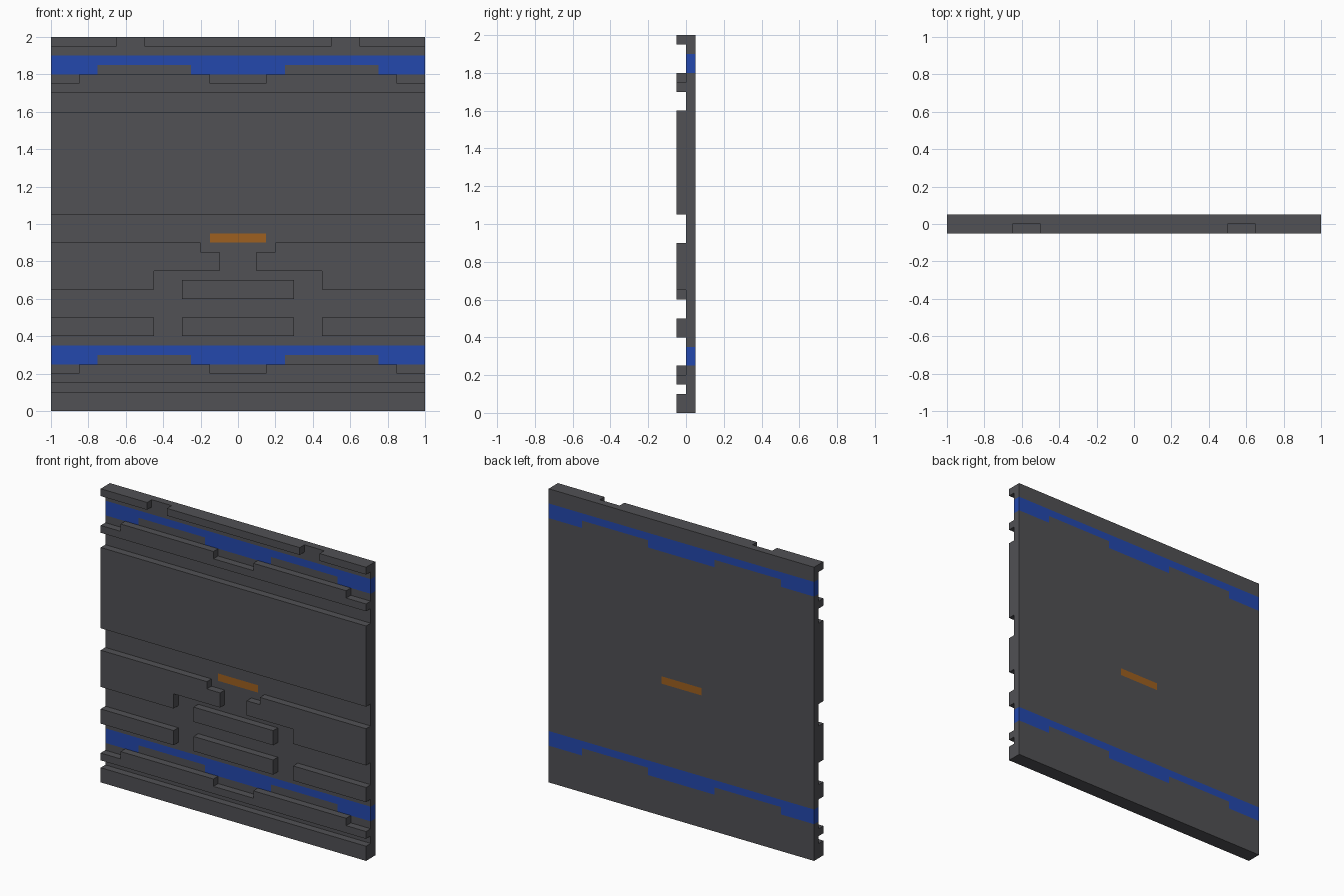
import bpy, bmesh

if "Cube" in bpy.data.objects:
    bpy.data.objects.remove(bpy.data.objects["Cube"])


def material(name, colour):
    m = bpy.data.materials.new(name)
    m.diffuse_color = (*colour, 1)
    m.use_nodes = True
    m.node_tree.nodes["Principled BSDF"].inputs["Base Color"].default_value = m.diffuse_color
    return m


GREY = material("dark grey", (0.082, 0.082, 0.089))
BLUE = material("blue", (0.017, 0.065, 0.42))
ORANGE = material("orange", (0.34, 0.115, 0.014))

BACK = (0.0, 0.05)      # y range of the backing slab
RELIEF = (-0.05, 0.0)   # y range of the raised front plates


def prism(name, outline, y_range, mat):
    """Extrude a closed (x, z) outline through a y range."""
    bm = bmesh.new()
    face = bm.faces.new([bm.verts.new((x, y_range[0], z)) for x, z in outline])
    ext = bmesh.ops.extrude_face_region(bm, geom=[face], use_keep_orig=True)
    verts = [g for g in ext["geom"] if isinstance(g, bmesh.types.BMVert)]
    bmesh.ops.translate(bm, verts=verts, vec=(0, y_range[1] - y_range[0], 0))
    bmesh.ops.recalc_face_normals(bm, faces=bm.faces)
    mesh = bpy.data.meshes.new(name)
    bm.to_mesh(mesh)
    bm.free()
    mesh.materials.append(mat)
    ob = bpy.data.objects.new(name, mesh)
    bpy.context.collection.objects.link(ob)
    return ob


def mirrored(edge):
    """Right-half edge, listed from the centre outwards, as a full left-to-right edge."""
    return [(-x, z) for x, z in reversed(edge)] + edge


def band(name, bottom, top, y_range, mat):
    """Symmetric band between two stepped edges given for x > 0."""
    prism(name, mirrored(bottom) + mirrored(top)[::-1], y_range, mat)


def flat(z, x=1):
    return [(x, z)]


def stepped(z):
    """Lower edge of a blue stripe, raised between x = 0.25 and 0.75."""
    return [(0.25, z), (0.25, z + 0.05), (0.75, z + 0.05), (0.75, z), (1, z)]


def pair(name, outline):
    """Raised plate on the right and its mirror on the left."""
    prism(name + "_right", outline, RELIEF, GREY)
    prism(name + "_left", [(-x, z) for x, z in outline], RELIEF, GREY)


def rect(x0, x1, z0, z1):
    return [(x0, z0), (x1, z0), (x1, z1), (x0, z1)]


# Backing slab, split around the coloured inlays
band("slab_base", flat(0), stepped(0.25), BACK, GREY)
band("slab_lower", flat(0.35), [(0.15, 0.9), (0.15, 0.95), (1, 0.95)], BACK, GREY)
band("slab_upper", flat(0.95), stepped(1.8), BACK, GREY)
band("slab_top", flat(1.9), flat(2), BACK, GREY)

# Coloured inlays running through the slab
for name, z in (("lower_stripe", 0.25), ("upper_stripe", 1.8)):
    band(name, stepped(z), flat(z + 0.1), BACK, BLUE)
band("centre_light", flat(0.9, 0.15), flat(0.95, 0.15), BACK, ORANGE)

# Full-width raised plates
band("bottom_rail", flat(0), flat(0.1), RELIEF, GREY)
band("main_plate", flat(1.05), flat(1.6), RELIEF, GREY)

# Notched rails under each blue stripe
for name, z in (("lower_rail", 0.15), ("upper_rail", 1.7)):
    band(name, flat(z),
         [(0.15, z + 0.05), (0.15, z + 0.1), (0.85, z + 0.1), (0.85, z + 0.05), (1, z + 0.05)],
         RELIEF, GREY)

# Top rail in three lengths
band("top_rail_middle", flat(1.95, 0.5), flat(2, 0.5), RELIEF, GREY)
pair("top_rail", rect(0.65, 1, 1.95, 2))

# Stepped plates either side of the light
pair("stepped_plate", [(1, 0.65), (0.45, 0.65), (0.45, 0.75), (0.1, 0.75),
                       (0.1, 0.85), (0.2, 0.85), (0.2, 0.9), (1, 0.9)])

# Short bars below
for name, z in (("bar_low", 0.4), ("bar_high", 0.6)):
    band(name, flat(z, 0.3), flat(z + 0.1, 0.3), RELIEF, GREY)
pair("side_bar", rect(0.45, 1, 0.4, 0.5))
